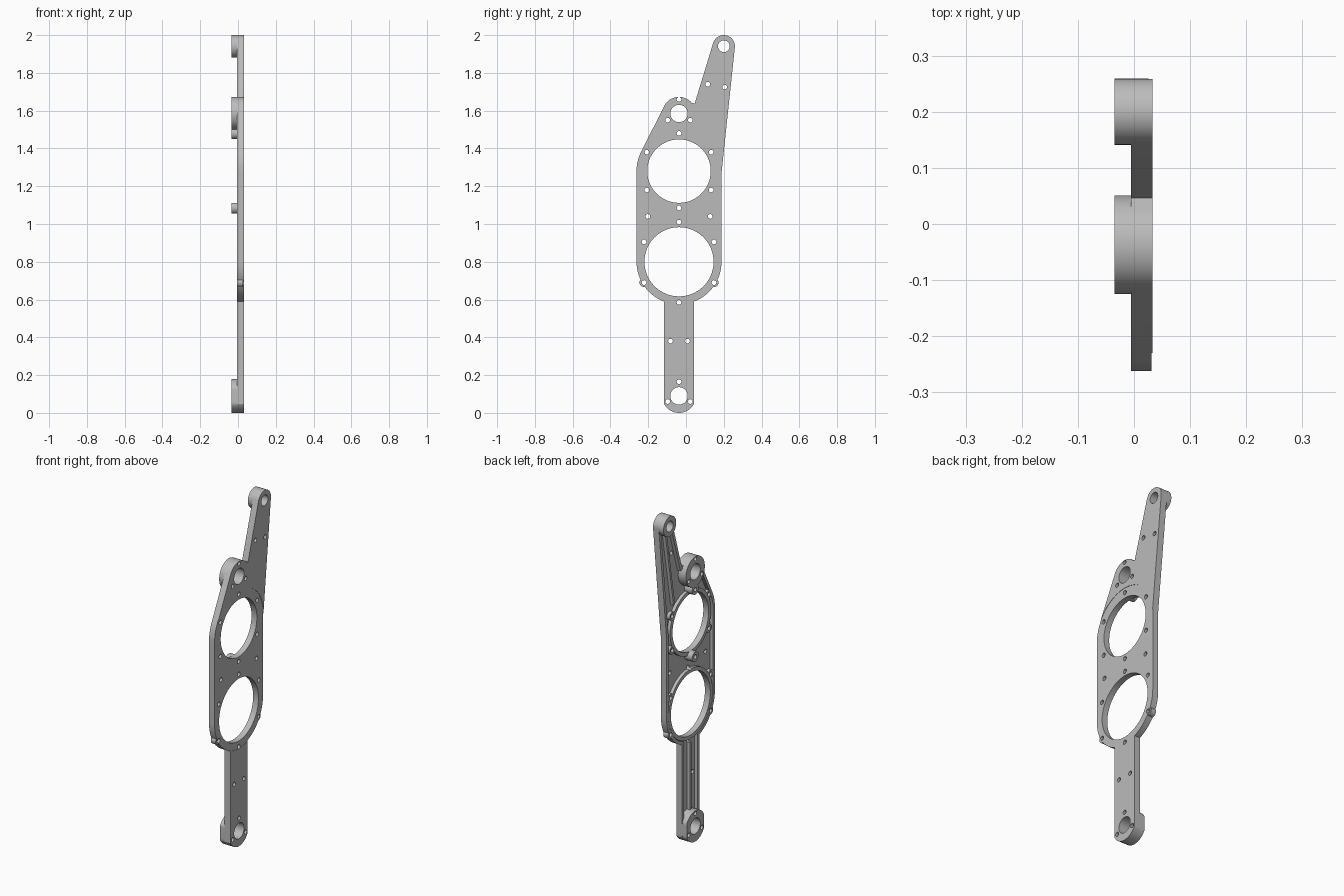
import bpy, bmesh
from math import cos, sin, radians, pi
from mathutils import Vector

if "Cube" in bpy.data.objects:
    bpy.data.objects.remove(bpy.data.objects["Cube"])

grey = bpy.data.materials.new("plain_grey")
grey.use_nodes = True
grey.diffuse_color = (0.5, 0.5, 0.5, 1)
grey.node_tree.nodes["Principled BSDF"].inputs["Base Color"].default_value = (0.5, 0.5, 0.5, 1)

MID = -0.037                      # centre line of the body in y
BACK, FLOOR, FRONT, BOSS = -0.005, 0.015, 0.033, -0.035
LOW, UP = (MID, 0.8), (MID, 1.28)             # large ring centres
FOOT, SHOULDER, TIP = (MID, 0.09), (MID, 1.585), (0.2, 1.941)
BODY_R, ARM_W = 0.225, 0.079


def arc(c, r, a, b, n=16):
    return [(c[0] + r * cos(radians(a + (b - a) * i / n)),
             c[1] + r * sin(radians(a + (b - a) * i / n))) for i in range(n + 1)]


def circle(c, r, n=48):
    return arc(c, r, 0, 360, n)[:-1]


def add_prism(bm, pts, x0, x1, rim=None):
    """Extrude a y-z profile along x; rim leaves a wall around a pocket."""
    face = bm.faces.new([bm.verts.new((x0, y, z)) for y, z in pts])
    back = bmesh.ops.extrude_face_region(bm, geom=[face])["geom"]
    bmesh.ops.translate(bm, vec=(x1 - x0, 0, 0),
                        verts=[v for v in back if isinstance(v, bmesh.types.BMVert)])
    bmesh.ops.recalc_face_normals(bm, faces=bm.faces[:])
    if rim:
        face = min((f for f in bm.faces if abs(f.normal.x) > 0.9),
                   key=lambda f: f.calc_center_median().x)
        bmesh.ops.inset_region(bm, faces=[face], thickness=rim, use_even_offset=True)
        pocket = bmesh.ops.extrude_face_region(bm, geom=[face])["geom"]
        if face.is_valid:
            bmesh.ops.delete(bm, geom=[face], context='FACES')
        bmesh.ops.translate(bm, vec=(FLOOR - x0, 0, 0),
                            verts=[v for v in pocket if isinstance(v, bmesh.types.BMVert)])
        bmesh.ops.recalc_face_normals(bm, faces=bm.faces[:])


def make(name, profiles, x0, x1, rim=None):
    bm = bmesh.new()
    for pts in profiles:
        add_prism(bm, pts, x0, x1, rim)
    mesh = bpy.data.meshes.new(name)
    bm.to_mesh(mesh)
    bm.free()
    mesh.materials.append(grey)
    ob = bpy.data.objects.new(name, mesh)
    bpy.context.collection.objects.link(ob)
    return ob


def strip(a, b, w):
    a, b = Vector(a), Vector(b)
    d = (b - a).normalized() * w / 2
    n = Vector((-d.y, d.x))
    return [tuple(p) for p in (a + n, a - n, b - n, b + n)]


def mirrored(half):
    return [(MID + s * y, z) for y, z in half for s in (-1, 1)]


# Screw hole positions
upper_screws = mirrored([(0.17, 1.38), (0.17, 1.18)])
lower_screws = mirrored([(0.185, 0.905), (0.185, 0.69)])
tall_screws = [(MID, 1.48), (MID, 1.085)]
screws = (upper_screws + lower_screws + tall_screws
          + mirrored([(0.165, 1.04), (0.045, 0.38), (0.06, 1.55), (0.06, 0.06)])
          + [(MID, 1.66), (MID, 1.01), (MID, 0.585), (MID, 0.165), (0.115, 1.74), (0.205, 1.725)])

# Outer outline of the plate
outline = (arc(FOOT, 0.09, -151.4, -28.6) + arc(LOW, BODY_R, -69.4, 0)
           + [(0.188, 1.27)] + arc(TIP, 0.059, -6, 163.5)
           + [(0.046, 1.638)] + arc(SHOULDER, 0.088, 40, 152)
           + arc(UP, BODY_R, 152, 180) + arc(LOW, BODY_R, 180, 249.4))
foot_shape = [(max(MID - ARM_W, min(MID + ARM_W, y)), z) for y, z in circle(FOOT, 0.09)]

# Solid parts
plate = make("pocketed_plate", [outline], BACK, FRONT, rim=0.018)
parts = [
    plate,
    make("upper_ring_wall", [circle(UP, 0.19, 64)], -0.004, 0.025),
    make("lower_ring_wall", [circle(LOW, 0.205, 64)], -0.004, 0.025),
    make("shoulder_boss", [circle(SHOULDER, 0.088)], BOSS, 0.026),
    make("tip_boss", [circle(TIP, 0.059)], BOSS, 0.026),
    make("foot_boss", [foot_shape], BOSS, 0.026),
    make("tall_screw_bosses", [circle(p, 0.03, 24) for p in tall_screws], BOSS, 0.027),
    make("ring_screw_bosses",
         [circle(p, 0.024, 24) for p in upper_screws + lower_screws], -0.0045, 0.027),
    make("lower_arm_rib", [strip((MID, 0.14), (MID, 0.6), 0.014)], BACK, 0.024),
    make("upper_arm_rib", [strip((0.195, 1.9), (0.115, 1.44), 0.014)], BACK, 0.024),
]

# Cutters: bores with screw holes, and the shallow step on the flat side
bores = [circle(UP, 0.168, 72), circle(LOW, 0.183, 72), circle(SHOULDER, 0.046),
         circle(FOOT, 0.046), circle(TIP, 0.031)]
holes = make("hole_cutter", bores + [circle(p, 0.0125, 16) for p in screws], -0.1, 0.1)
step = make("step_cutter", [arc(UP, 0.226, 0, 180, 32) + arc(LOW, 0.226, 180, 360, 32)],
            0.031, 0.1)

for ob in parts:
    bpy.ops.object.select_all(action='DESELECT')
    ob.select_set(True)
    bpy.context.view_layer.objects.active = ob
    for cutter in ([step, holes] if ob is plate else [holes]):
        mod = ob.modifiers.new("cut", 'BOOLEAN')
        mod.operation, mod.solver, mod.object = 'DIFFERENCE', 'EXACT', cutter
        bpy.ops.object.modifier_apply(modifier=mod.name)
    bpy.ops.object.shade_smooth_by_angle(angle=radians(30))

for cutter in (holes, step):
    bpy.data.objects.remove(cutter)
